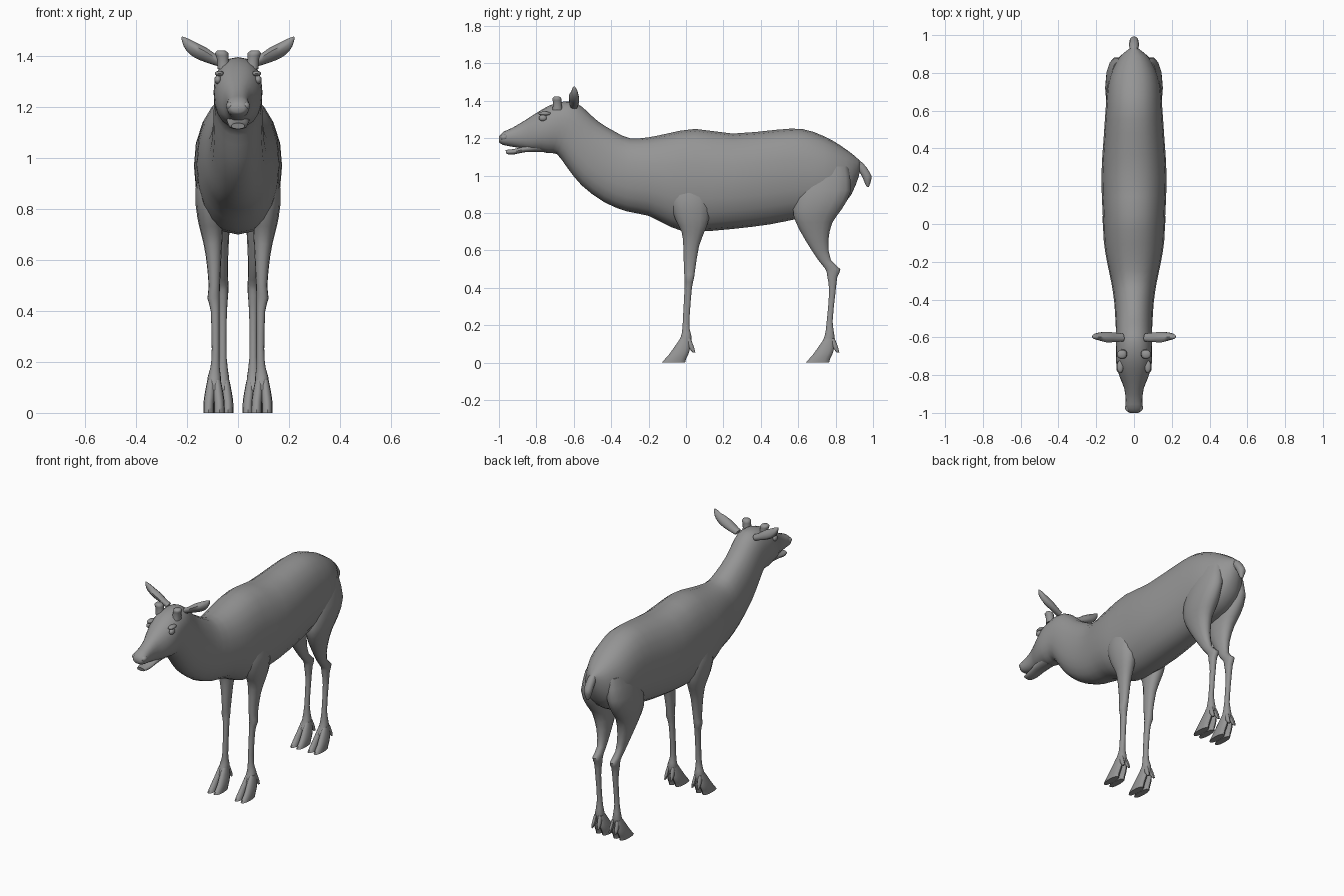
import bpy, bmesh, math
from mathutils import Vector

cube = bpy.data.objects.get("Cube")
if cube:
    bpy.data.objects.remove(cube)

GREY = (0.3, 0.3, 0.3, 1)
coat = bpy.data.materials.new("plain grey")
coat.use_nodes = True
coat.diffuse_color = GREY
coat.node_tree.nodes["Principled BSDF"].inputs["Base Color"].default_value = GREY


def finish(name, bm, mirror=False):
    bmesh.ops.recalc_face_normals(bm, faces=bm.faces)
    mesh = bpy.data.meshes.new(name)
    bm.to_mesh(mesh)
    bm.free()
    mesh.materials.append(coat)
    ob = bpy.data.objects.new(name, mesh)
    bpy.context.collection.objects.link(ob)
    if mirror:
        ob.modifiers.new("Mirror", "MIRROR").use_mirror_merge = False
    bpy.ops.object.select_all(action="DESELECT")
    ob.select_set(True)
    bpy.context.view_layer.objects.active = ob
    bpy.ops.object.shade_smooth_by_angle(angle=math.radians(50))
    return ob


def spline(rows, steps):
    """Catmull-Rom interpolation between rows of equal length."""
    out = []
    for i in range(len(rows) - 1):
        a, b, c, d = (rows[max(0, min(len(rows) - 1, i + k))] for k in (-1, 0, 1, 2))
        for s in range(steps):
            t = s / steps
            out.append([q + t / 2 * (r - p + t * (2 * p - 5 * q + 4 * r - w
                        + t * (3 * (q - r) + w - p))) for p, q, r, w in zip(a, b, c, d)])
    return out + [rows[-1]]


def loft(bm, rings, sides=14, power=0.9):
    """Skin rounded rings, each given as centre and two half-axis vectors."""
    loops = []
    for centre, u, v in rings:
        loop = []
        for k in range(sides):
            a = math.tau * k / sides
            c, s = math.cos(a), math.sin(a)
            c = math.copysign(abs(c) ** power, c)
            s = math.copysign(abs(s) ** power, s)
            loop.append(bm.verts.new(centre + u * c + v * s))
        loops.append(loop)
    for low, high in zip(loops, loops[1:]):
        for k in range(sides):
            n = (k + 1) % sides
            bm.faces.new((low[k], low[n], high[n], high[k]))
    bm.faces.new(loops[0])
    bm.faces.new(loops[-1])


def upright(rows, steps=2):
    """Rings from rows of top y, top z, bottom y, bottom z, half width."""
    rings = []
    for yt, zt, yb, zb, w in spline(rows, steps):
        top, low = Vector((0, yt, zt)), Vector((0, yb, zb))
        rings.append(((top + low) / 2, Vector((w, 0, 0)), (top - low) / 2))
    return rings


def level(rows, steps=2, y=0, x=0):
    """Rings from rows of height, front y, back y, centre x, half width."""
    return [(Vector((x + cx, y + (f + b) / 2, z)), Vector((w, 0, 0)),
             Vector((0, (b - f) / 2, 0))) for z, f, b, cx, w in spline(rows, steps)]


def blob(name, place, size, mirror=True):
    bm = bmesh.new()
    bmesh.ops.create_uvsphere(bm, u_segments=12, v_segments=8, radius=1)
    for v in bm.verts:
        v.co = Vector(a * b for a, b in zip(v.co, size)) + Vector(place)
    return finish(name, bm, mirror)


# Trunk, neck and head in one skin
bm = bmesh.new()
loft(bm, upright([
    (.935, 1.075, .925, 1.0, .02), (.89, 1.115, .885, .9, .075),
    (.82, 1.165, .82, .83, .115), (.74, 1.21, .73, .79, .14),
    (.62, 1.25, .6, .77, .15), (.48, 1.245, .45, .74, .16),
    (.25, 1.225, .25, .715, .173), (.05, 1.25, .03, .7, .165),
    (-.1, 1.225, -.08, .725, .16), (-.2, 1.205, -.2, .785, .143),
    (-.3, 1.2, -.32, .81, .12), (-.38, 1.235, -.44, .86, .105),
    (-.47, 1.29, -.56, .95, .098), (-.53, 1.345, -.64, 1.05, .095),
    (-.59, 1.39, -.69, 1.115, .095), (-.66, 1.395, -.74, 1.12, .096),
    (-.73, 1.375, -.78, 1.13, .092), (-.8, 1.335, -.83, 1.135, .074),
    (-.87, 1.29, -.87, 1.145, .052), (-.93, 1.255, -.93, 1.155, .044),
    (-.975, 1.235, -.98, 1.165, .044), (-1, 1.21, -1, 1.18, .024)]), sides=20)
finish("body", bm)

# Lower jaw, parted from the muzzle
bm = bmesh.new()
loft(bm, upright([(-.77, 1.2, -.76, 1.125, .05), (-.86, 1.16, -.86, 1.125, .042),
                  (-.92, 1.143, -.92, 1.113, .036), (-.965, 1.138, -.96, 1.115, .026)]))
finish("lower_jaw", bm)

# Tail
bm = bmesh.new()
loft(bm, upright([(.89, 1.1, .89, 1.03, .02), (.945, 1.07, .925, 1.02, .025),
                  (.985, 1.015, .945, .985, .025), (.993, .985, .955, .96, .02),
                  (.978, .94, .968, .938, .007)]), sides=10)
finish("tail", bm)

# Legs: shoulder or thigh running down to the fetlock
LEGS = {
    "front_legs": [(1.02, -.08, .1, .085, .04), (.88, -.09, .13, .105, .062),
                   (.77, -.06, .125, .108, .052), (.7, -.025, .1, .102, .042),
                   (.62, -.015, .07, .096, .031), (.5, -.012, .05, .093, .022),
                   (.45, -.008, .043, .096, .024), (.4, -.008, .032, .09, .017),
                   (.25, -.016, .02, .088, .015), (.18, -.02, .02, .09, .018),
                   (.14, -.028, .03, .093, .026), (.09, -.05, .025, .094, .026)],
    "hind_legs": [(1.05, .64, .87, .07, .05), (.92, .59, .885, .088, .062),
                  (.82, .57, .835, .088, .062), (.75, .585, .785, .083, .052),
                  (.65, .64, .762, .073, .036), (.55, .705, .775, .063, .023),
                  (.5, .745, .826, .06, .023), (.46, .755, .81, .06, .021),
                  (.38, .765, .8, .06, .016), (.22, .752, .784, .06, .015),
                  (.14, .74, .795, .06, .025), (.09, .715, .785, .06, .026)],
}
for name, rows in LEGS.items():
    bm = bmesh.new()
    loft(bm, level(rows))
    finish(name, bm, True)

# Cloven hooves and dewclaws
for name, x, y in (("front", .094, 0), ("hind", .06, .77)):
    bm = bmesh.new()
    for s in (-1, 1):
        loft(bm, level([(.13, -.03, .02, s * .012, .014), (.08, -.065, .022, s * .016, .02),
                        (.045, -.09, .012, s * .02, .021), (.02, -.112, 0, s * .021, .021),
                        (0, -.13, -.005, s * .021, .021)], y=y, x=x), sides=12)
    finish(name + "_hooves", bm, True)
    bm = bmesh.new()
    for s in (-1, 1):
        loft(bm, level([(.13, 0, .025, s * .014, .01), (.085, .012, .042, s * .018, .011),
                        (.055, .036, .05, s * .02, .005)], y=y, x=x), sides=8)
    finish(name + "_dewclaws", bm, True)

# Ears: leaf-shaped, cupped towards the front
bm = bmesh.new()
rings = []
for x, y, z, tall, deep in spline([(.06, -.6, 1.372, .018, .02), (.095, -.6, 1.387, .022, .024),
                                   (.135, -.603, 1.408, .029, .031), (.175, -.603, 1.43, .028, .028),
                                   (.205, -.6, 1.455, .018, .018), (.221, -.597, 1.475, .003, .004)], 2):
    rings.append((Vector((x, y, z)), Vector((-.5 * tall, -.3 * deep, tall * .8)),
                  Vector((0, deep, .1 * tall))))
loft(bm, rings, sides=12)
for v in bm.verts:
    cup = max(0, min(1, (v.co.x - .09) / .04)) * max(0, min(1, (.221 - v.co.x) / .04))
    if v.co.y < -.605:
        v.co.y += .018 * cup * (1 - min(1, abs(v.co.y + .62) / .03))
finish("ears", bm, True)

# Antler stubs
bm = bmesh.new()
loft(bm, level([(1.35, -.715, -.66, .056, .025), (1.39, -.712, -.665, .06, .023),
                (1.412, -.715, -.665, .064, .026), (1.422, -.705, -.675, .066, .016)]), sides=10)
finish("antler_stubs", bm, True)

# Eyes, brows and nostril rims
blob("eyes", (.079, -.765, 1.308), (.014, .022, .017))
blob("brows", (.073, -.755, 1.332), (.018, .034, .011))
blob("nostrils", (.03, -.972, 1.205), (.018, .022, .017))
